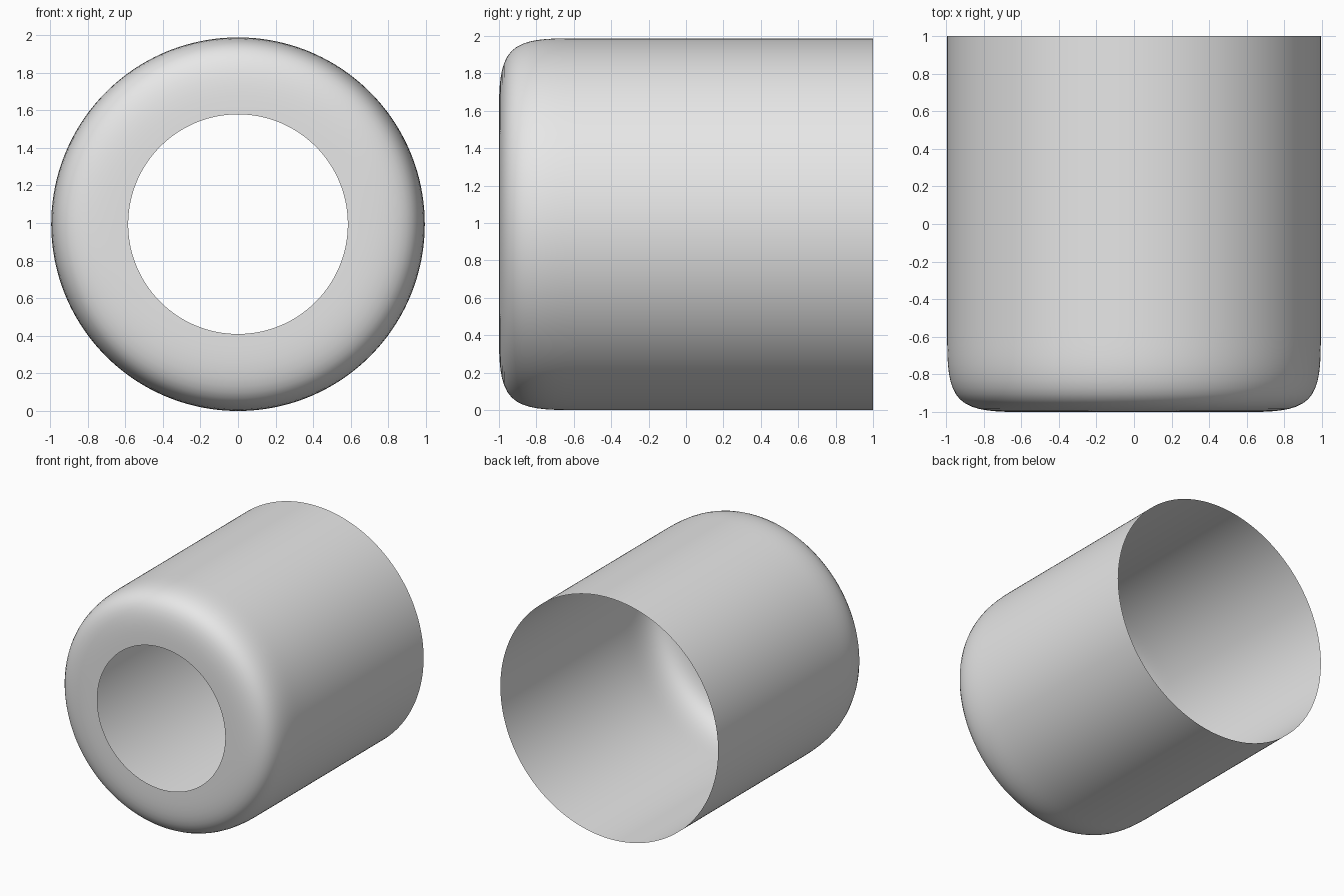
import bpy
import bmesh
import math

cube = bpy.data.objects.get("Cube")
if cube:
    bpy.data.objects.remove(cube, do_unlink=True)

# Plain grey material
grey = bpy.data.materials.new("light grey")
grey.use_nodes = True
color = (0.8, 0.8, 0.8, 1.0)
grey.diffuse_color = color
grey.node_tree.nodes["Principled BSDF"].inputs["Base Color"].default_value = color

SIDES = 32
# Subdivision pulls the rings slightly inward to this radius
OUTER = (2 + math.cos(math.tau / SIDES)) / 3

# Cage profile as (radius, y): open front lip, then the straight wall
profile = [(0.588, -1)] + [(1, -1 + 0.4 * i) for i in range(6)]

bm = bmesh.new()
rings = []
for radius, y in profile:
    ring = []
    for i in range(SIDES):
        a = math.tau * i / SIDES
        ring.append(bm.verts.new((radius * math.cos(a), y, OUTER + radius * math.sin(a))))
    rings.append(ring)

# Bridge neighbouring rings, facing outward
for front, back in zip(rings, rings[1:]):
    for i in range(SIDES):
        j = (i + 1) % SIDES
        face = bm.faces.new((front[i], back[i], back[j], front[j]))
        face.normal_update()
        face.smooth = True
bm.normal_update()
wall = max(bm.faces, key=lambda f: f.calc_center_median().z)
if wall.normal.z < 0:
    bmesh.ops.reverse_faces(bm, faces=bm.faces[:])

mesh = bpy.data.meshes.new("open_sleeve")
bm.to_mesh(mesh)
bm.free()
mesh.materials.append(grey)

# Thin open sleeve with a rounded front shoulder
sleeve = bpy.data.objects.new("open_sleeve", mesh)
bpy.context.collection.objects.link(sleeve)
subdivision = sleeve.modifiers.new("rounding", 'SUBSURF')
subdivision.levels = 3
subdivision.render_levels = 3
